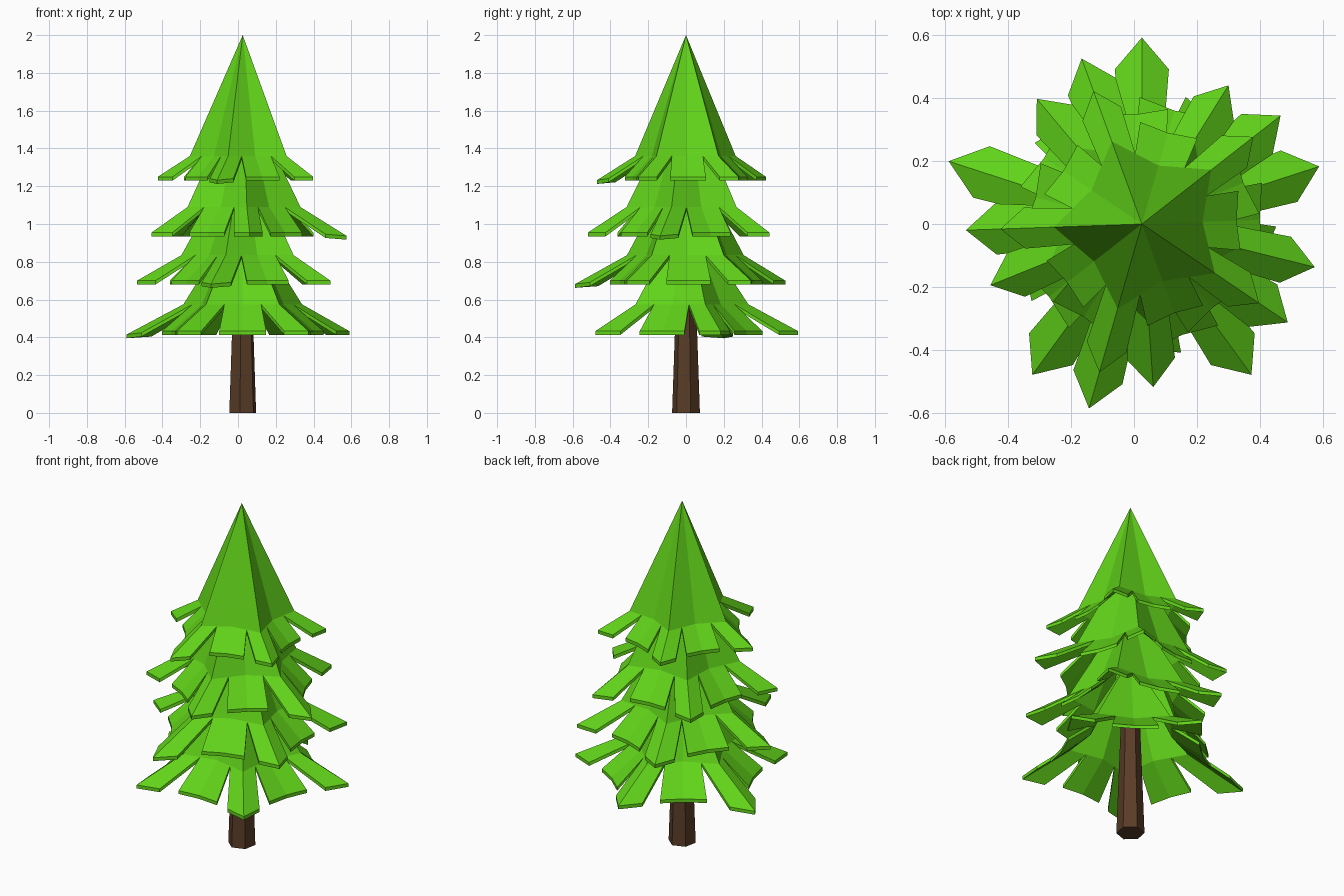
import bpy, bmesh
from math import cos, sin, radians
from mathutils import Vector

if "Cube" in bpy.data.objects:
    bpy.data.objects.remove(bpy.data.objects["Cube"])

CX = 0.025  # tree axis


def material(name, rgb):
    m = bpy.data.materials.new(name)
    m.diffuse_color = (*rgb, 1)
    m.use_nodes = True
    m.node_tree.nodes["Principled BSDF"].inputs["Base Color"].default_value = m.diffuse_color
    return m


green = material("needles", (0.12, 0.65, 0.01))
brown = material("bark", (0.1, 0.045, 0.02))


def finish(bm, name, mat):
    bmesh.ops.recalc_face_normals(bm, faces=bm.faces)
    me = bpy.data.meshes.new(name)
    bm.to_mesh(me)
    bm.free()
    me.materials.append(mat)
    ob = bpy.data.objects.new(name, me)
    bpy.context.collection.objects.link(ob)


def tier(name, apex_z, knee_z, rim_z, knee_r, R, first_angle):
    """Hollow star-shaped cone whose rim is cut into 5 pointed and 5 blunt branches."""
    bm = bmesh.new()

    def vert(angle, along, across, z):
        a = radians(angle)
        return bm.verts.new((CX + along * cos(a) - across * sin(a),
                             along * sin(a) + across * cos(a), z))

    apex = vert(0, 0, 0, apex_z)
    angles = [first_angle + 72 * i for i in range(5)]
    ridge = [vert(a, knee_r, 0, knee_z) for a in angles]
    valley = [vert(a + 36, knee_r * 0.69, 0, knee_z) for a in angles]

    def notch(p, q):
        return bm.verts.new((p.co + q.co) / 2)

    left = [notch(ridge[i], valley[i]) for i in range(5)]
    right = [notch(ridge[i], valley[i - 1]) for i in range(5)]

    for i, a in enumerate(angles):
        # pointed branch, the first one longer and drooping
        k, drop = (1.09, 0.018) if i == 0 else (1, 0)
        tip = vert(a, R * k, 0, rim_z - drop)
        c_l = vert(a, R * 0.83 * k, R * 0.145, rim_z - drop / 2)
        c_r = vert(a, R * 0.83 * k, -R * 0.145, rim_z - drop / 2)
        # blunt branch
        b = a + 36
        mid = vert(b, R * 0.67, 0, rim_z)
        d_r = vert(b, R * 0.69, -R * 0.21, rim_z)
        d_l = vert(b, R * 0.69, R * 0.21, rim_z)
        nxt = right[(i + 1) % 5]
        for f in ((apex, ridge[i], left[i]), (apex, left[i], valley[i]),
                  (apex, valley[i], nxt), (apex, nxt, ridge[(i + 1) % 5]),
                  (ridge[i], tip, c_l, left[i]), (ridge[i], right[i], c_r, tip),
                  (valley[i], left[i], d_r, mid), (valley[i], mid, d_l, nxt)):
            bm.faces.new(f)

    # give the shell its thickness
    ext = bmesh.ops.extrude_face_region(bm, geom=bm.faces[:], use_keep_orig=True)
    low = [g for g in ext["geom"] if isinstance(g, bmesh.types.BMVert)]
    bmesh.ops.translate(bm, verts=low, vec=Vector((0, 0, -0.02)))
    finish(bm, name, green)


# foliage, top to bottom
tier("foliage_top", 2.0, 1.36, 1.25, 0.28, 0.45, 254)
tier("foliage_upper", 1.73, 1.09, 0.955, 0.315, 0.52, 346)
tier("foliage_middle", 1.42, 0.835, 0.70, 0.325, 0.56, 254)
tier("foliage_bottom", 1.08, 0.575, 0.433, 0.33, 0.593, 162)

# trunk
bm = bmesh.new()
rings = []
for z, r in ((0, 0.075), (0.85, 0.045)):
    rings.append([bm.verts.new((CX + r * cos(radians(19 + 60 * i)),
                                r * sin(radians(19 + 60 * i)), z)) for i in range(6)])
for i in range(6):
    j = (i + 1) % 6
    bm.faces.new((rings[0][i], rings[0][j], rings[1][j], rings[1][i]))
for r in rings:
    bm.faces.new(r)
finish(bm, "trunk", brown)
